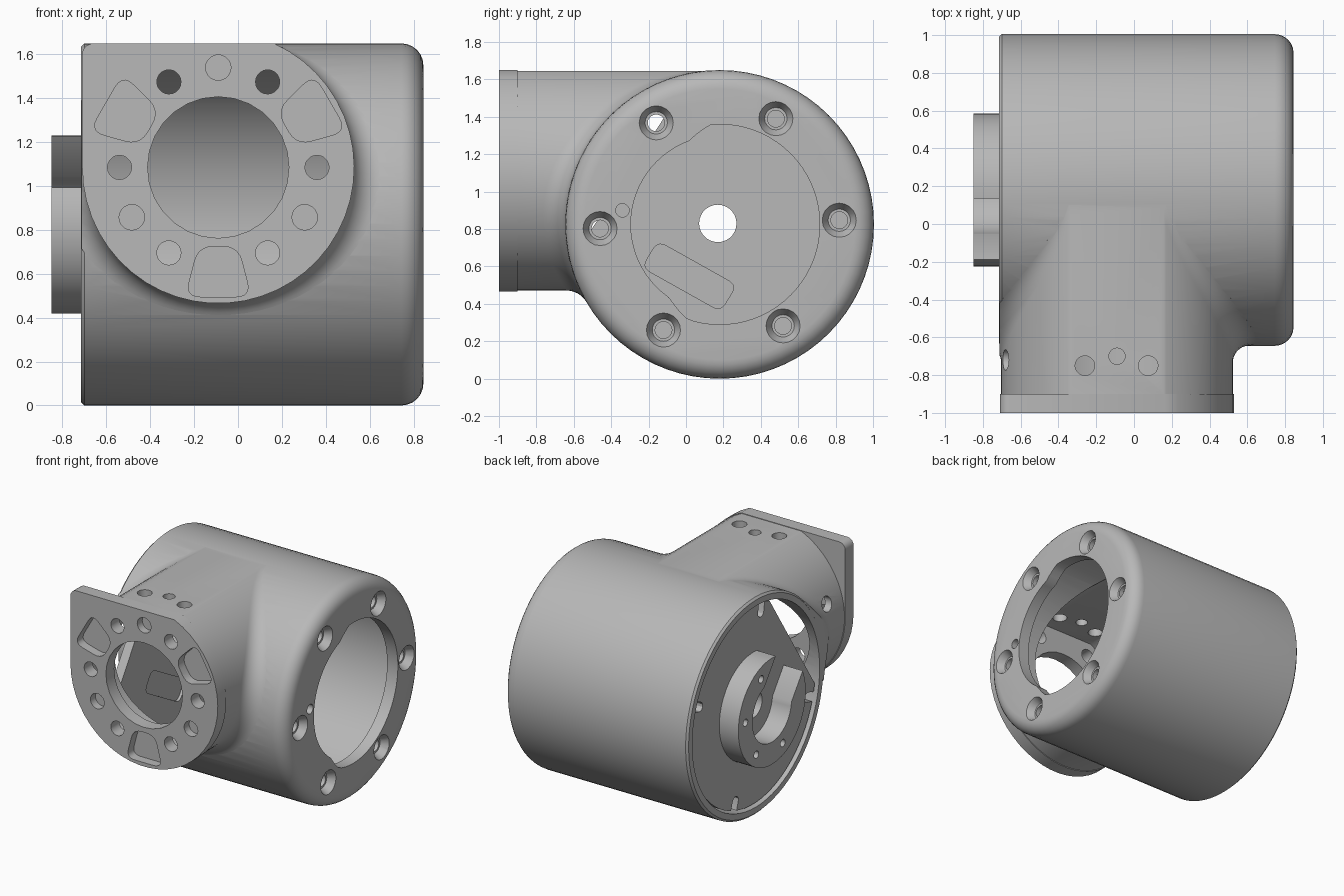
import bpy, bmesh
from math import sin, cos, pi, radians, sqrt, acos, asin
from mathutils import Vector

cube = bpy.data.objects.get("Cube")
if cube:
    bpy.data.objects.remove(cube, do_unlink=True)

grey = bpy.data.materials.new("satin_grey")
grey.use_nodes = True
grey.diffuse_color = (0.48, 0.48, 0.48, 1)
grey.node_tree.nodes["Principled BSDF"].inputs["Base Color"].default_value = (0.48, 0.48, 0.48, 1)

BY, BZ, BR = 0.18, 0.825, 0.825      # barrel axis and radius
TX, TZ, TR = -0.09, 1.085, 0.62      # neck axis and radius
TOP, END = 1.65, -0.715              # flat top of the neck, open end of the barrel


def loft(name, rings):
    """Skin a list of equal closed rings and cap both ends."""
    bm = bmesh.new()
    rows = [[bm.verts.new(p) for p in ring] for ring in rings]
    n = len(rows[0])
    for a, b in zip(rows, rows[1:]):
        for i in range(n):
            bm.faces.new((a[i], a[(i + 1) % n], b[(i + 1) % n], b[i]))
    bm.faces.new(rows[0])
    bm.faces.new(rows[-1])
    bmesh.ops.remove_doubles(bm, verts=bm.verts, dist=0.0002)
    bmesh.ops.recalc_face_normals(bm, faces=bm.faces)
    mesh = bpy.data.meshes.new(name)
    bm.to_mesh(mesh)
    bm.free()
    mesh.materials.append(grey)
    obj = bpy.data.objects.new(name, mesh)
    bpy.context.collection.objects.link(obj)
    return obj


def place(axis, t, pts):
    """Put a flat outline at distance t along an axis."""
    if axis == "X":
        return [Vector((t, u, v)) for u, v in pts]
    if axis == "Y":
        return [Vector((u, t, v)) for u, v in pts]
    return [Vector((u, v, t)) for u, v in pts]


def arc(u, v, r, a0, a1, n):
    """Points from angle a0 to a1 in degrees, both included."""
    angles = [radians(a0 + (a1 - a0) * i / n) for i in range(n + 1)]
    return [(u + r * cos(a), v + r * sin(a)) for a in angles]


def circle(u, v, r, n):
    return arc(u, v, r, 0, 360, n)[:-1]


def prism(name, axis, pts, a, b):
    return loft(name, [place(axis, a, pts), place(axis, b, pts)])


def turned(name, axis, u, v, profile, n):
    """Round solid from (distance, radius) pairs."""
    return loft(name, [place(axis, t, circle(u, v, r, n)) for t, r in profile])


def combine(obj, other, op="DIFFERENCE"):
    mod = obj.modifiers.new("combine", "BOOLEAN")
    mod.operation, mod.object, mod.solver = op, other, "EXACT"
    done = obj.evaluated_get(bpy.context.evaluated_depsgraph_get())
    mesh = bpy.data.meshes.new_from_object(done)
    obj.modifiers.clear()
    obj.data = mesh
    bpy.data.objects.remove(other, do_unlink=True)


def drill(obj, axis, u, v, r, a, b, n=20):
    combine(obj, prism("drill", axis, circle(u, v, r, n), a, b))


def rounded(corners, r, n=5):
    """Round the corners of a polygon with quadratic curves."""
    out = []
    for i, c in enumerate(corners):
        c = Vector(c)
        p = c + (Vector(corners[i - 1]) - c).normalized() * r
        q = c + (Vector(corners[(i + 1) % len(corners)]) - c).normalized() * r
        for k in range(n + 1):
            t = k / n
            out.append(tuple(p * (1 - t) ** 2 + c * 2 * t * (1 - t) + q * t * t))
    return out


def neck_with_fillet(r=0.12, segs=72, steps=8):
    """Round neck flaring tangentially into the barrel."""
    tr = TR - 0.006
    front, back, inner = [], [], [[] for _ in range(steps + 1)]
    for i in range(segs):
        a = 2 * pi * i / segs
        n = Vector((cos(a), 0, sin(a)))
        c = Vector((TX, 0, TZ)) + n * (tr + r)
        c.y = BY - sqrt(max(0, (BR + r) ** 2 - (c.z - BZ) ** 2))
        d = Vector((0, BY - c.y, BZ - c.z)).normalized()
        front.append(Vector((TX, -0.95, TZ)) + n * tr)
        back.append(Vector((TX, 0.3, TZ)) + n * 0.42)
        for k in range(steps + 1):
            t = k / steps
            inner[k].append(c + (d * t - n * (1 - t)).normalized() * r)
    return loft("neck", [front] + inner + [back])


# Barrel with a rounded closed end
profile = [(END, BR - 0.015), (END + 0.015, BR)]
profile += [(0.745 + 0.1 * sin(radians(a)), 0.725 + 0.1 * cos(radians(a))) for a in range(0, 91, 15)]
housing = turned("housing", "X", BY, BZ, profile, 72)

# Neck, trimmed flat on top and at the open end
neck = neck_with_fillet()
trim = [(END + 0.002, -1.2), (2, -1.2), (2, 1), (END + 0.002, 1)]
combine(neck, prism("trim", "Z", trim, -1, TOP - 0.004), "INTERSECT")
combine(housing, neck, "UNION")

# Flange: round below, one square corner on top
top_angle = asin((TOP - TZ) / TR) * 180 / pi
outline = arc(TX, TZ, TR, top_angle, -180, 34)
outline += arc(TX - TR + 0.05, TOP - 0.05, 0.05, 180, 90, 5)
combine(housing, prism("flange", "Y", outline, -1, -0.9), "UNION")

# Hollow interior of barrel and neck
combine(housing, turned("bore", "X", BY, BZ, [(-1, 0.765), (0.755, 0.765)], 72))
lid = asin(0.5 / 0.56) * 180 / pi
hollow = arc(TX, TZ, 0.56, 180 - lid, 360 + lid, 48)
combine(housing, prism("neck_bore", "Y", hollow, -0.9, 0.18))

# Flange opening, bolt holes and shallow pockets
drill(housing, "Y", TX, TZ, 0.322, -1.1, -0.8, 28)
for a in (0, 60, 120, 180, 240, 300):
    drill(housing, "Y", TX + 0.45 * cos(radians(a)), TZ + 0.45 * sin(radians(a)), 0.055, -1.1, -0.8)
for a in (90, 210, 330):
    drill(housing, "Y", TX + 0.455 * cos(radians(a)), TZ + 0.455 * sin(radians(a)), 0.058, -1.1, -0.94)
    b = radians(a + 180)
    slot = rounded([(0.36, -0.09), (0.36, 0.09), (0.59, 0.15), (0.59, -0.15)], 0.07)
    slot = [(TX + p * cos(b) - q * sin(b), TZ + p * sin(b) + q * cos(b)) for p, q in slot]
    combine(housing, prism("pocket", "Y", slot, -1.1, -0.93))

# Holes in the flat top and the side of the neck
for x, y, r in ((-0.26, -0.75, 0.052), (TX, -0.7, 0.043), (0.075, -0.75, 0.052)):
    drill(housing, "Z", x, y, r, 1.5, 1.8)
drill(housing, "X", -0.72, 1.25, 0.055, -0.9, -0.5)

# Stepped opening in the closed end
window = []
for i in range(72):
    a = i * 5
    wide = max(0, min(1, (110 - a) / 15)) if a < 180 else max(0, min(1, (a - 236) / 15))
    r = 0.475 + 0.06 * wide
    window.append((BY + r * cos(radians(a)), BZ + r * sin(radians(a))))
combine(housing, prism("window", "X", window, 0.6, 1))

# Countersunk screw holes around it
for i in range(6):
    a = radians(2 + 60 * i)
    u, v = BY + 0.64 * cos(a), BZ + 0.64 * sin(a)
    sink = [(0.6, 0.045), (0.79, 0.045), (0.79, 0.06), (0.85, 0.094), (0.9, 0.094)]
    combine(housing, turned("sink", "X", u, v, sink, 20))
drill(housing, "X", -0.34, 0.9, 0.036, 0.6, 1)

# Bearing plate: disc with one side cut off by a chord
half = acos(0.56 / 0.75) * 180 / pi
disc = arc(BY, BZ, 0.75, 147 + half, 507 - half, 56)
plate = prism("bearing_plate", "X", disc, -0.69, -0.62)
for a in (-72, 20, 118 - 20, 196):
    d = Vector((cos(radians(a)), sin(radians(a))))
    s = Vector((-d.y, d.x)) * 0.035
    o = Vector((BY, BZ))
    notch = [tuple(o + d * 0.9 - s), tuple(o + d * 0.9 + s)]
    notch += arc(*(o + d * 0.68), 0.035, a + 90, a + 270, 6)
    combine(plate, prism("notch", "X", notch, -0.8, -0.5))
label = rounded([(-0.15, 0.735), (0.27, 0.5), (0.185, 0.36), (-0.235, 0.595)], 0.05)
combine(plate, prism("recess", "X", label, -0.64, -0.5))

# Open collar standing on the plate
gap, wall = 126, 0.2
out_a, in_a = asin(wall / 0.405) * 180 / pi, asin(wall / 0.235) * 180 / pi
collar_pts = arc(BY, BZ, 0.405, gap + out_a, gap + 360 - out_a, 40)
collar_pts += arc(BY, BZ, 0.235, gap + 360 - in_a, gap + in_a, 28)
collar = prism("collar", "X", collar_pts, -0.85, -0.67)
for a in (66, 6, -54, -114):
    drill(collar, "X", BY + 0.32 * cos(radians(a)), BZ + 0.32 * sin(radians(a)), 0.028, -1, -0.76, 14)
combine(plate, collar, "UNION")
drill(plate, "X", 0.17, 0.83, 0.1, -1, -0.5, 28)

# Smooth shading with crisp edges
for obj in (housing, plate):
    bpy.ops.object.select_all(action="DESELECT")
    obj.select_set(True)
    bpy.context.view_layer.objects.active = obj
    bpy.ops.object.shade_smooth_by_angle(angle=radians(30))
